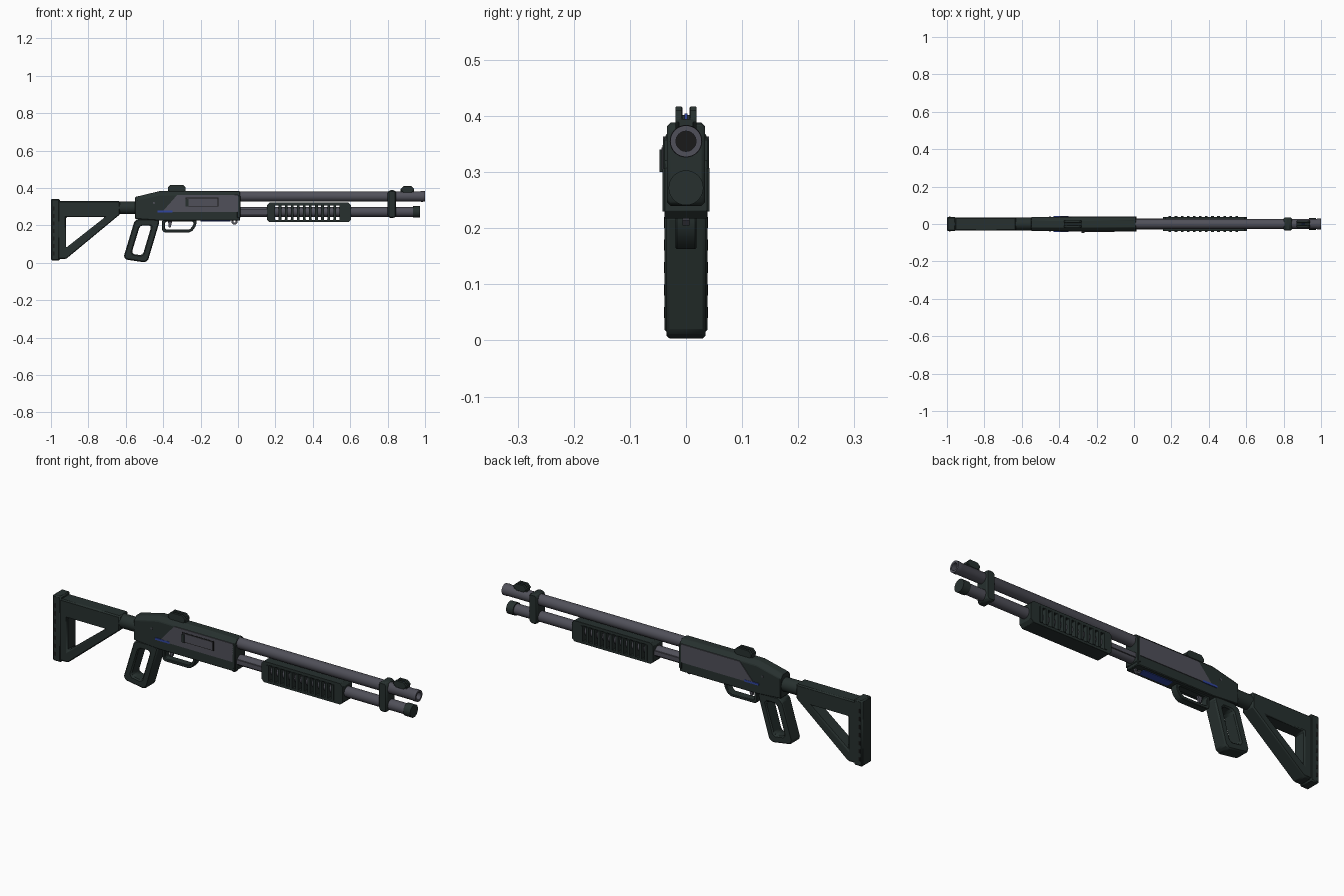
import bpy, bmesh, math
from mathutils import Vector

if "Cube" in bpy.data.objects:
    bpy.data.objects.remove(bpy.data.objects["Cube"])


def material(name, red, green, blue):
    mat = bpy.data.materials.new(name)
    mat.use_nodes = True
    mat.diffuse_color = (red, green, blue, 1)
    shader = mat.node_tree.nodes["Principled BSDF"]
    shader.inputs["Base Color"].default_value = mat.diffuse_color
    return mat


DARK = material("dark polymer", 0.02, 0.03, 0.028)
STEEL = material("grey steel", 0.08, 0.08, 0.1)
BLACK = material("black recess", 0.01, 0.01, 0.01)
BLUE = material("blue accent", 0.03, 0.06, 0.35)

SIDES = (-1, 1)
BODY = 0.038        # half width of the receiver
PLATE = 0.003       # half thickness of thin plates
SOFT = 0.006        # bevel of moulded parts
BARREL_Z, TUBE_Z = 0.355, 0.272


def finish(name, bm, mat, bevel=0):
    bmesh.ops.recalc_face_normals(bm, faces=bm.faces)
    mesh = bpy.data.meshes.new(name)
    bm.to_mesh(mesh)
    bm.free()
    mesh.materials.append(mat)
    part = bpy.data.objects.new(name, mesh)
    bpy.context.collection.objects.link(part)
    if bevel:
        modifier = part.modifiers.new("edge bevel", "BEVEL")
        modifier.width = bevel
        modifier.segments = 1
        modifier.limit_method = "ANGLE"
    bpy.ops.object.select_all(action="DESELECT")
    part.select_set(True)
    bpy.context.view_layer.objects.active = part
    bpy.ops.object.shade_smooth_by_angle(angle=math.radians(35))
    return part


def corners(loop):
    """Each corner of a loop with its neighbours."""
    points = [Vector(p) for p in loop]
    return zip(points[-1:] + points[:-1], points, points[1:] + points[:1])


def clip(loop, size):
    """Cut every corner of a loop."""
    return [p + (q - p).normalized() * size for a, p, b in corners(loop) for q in (a, b)]


def inset(loop, gap):
    """Move a counterclockwise loop inwards by an even gap."""
    result = []
    for before, point, after in corners(loop):
        first = (point - before).normalized().orthogonal()
        second = (after - point).normalized().orthogonal()
        result.append(point + (first + second) * gap / (1 + first.dot(second)))
    return result


def rect(left, right, bottom, top):
    return [(left, bottom), (right, bottom), (right, top), (left, top)]


def slab(name, outline, half, mat, holes=(), bevel=0, y=0, chamfer_above=None):
    """Side profile in x and z, with optional holes, given thickness along y."""
    bm = bmesh.new()
    edges = []
    for loop in (outline, *holes):
        verts = [bm.verts.new((x, y - half, z)) for x, z in loop]
        edges += [bm.edges.new(pair) for pair in zip(verts, verts[1:] + verts[:1])]
    bmesh.ops.triangle_fill(bm, use_beauty=True, edges=edges)
    extruded = bmesh.ops.extrude_face_region(bm, geom=bm.faces[:])
    moved = [v for v in extruded["geom"] if isinstance(v, bmesh.types.BMVert)]
    bmesh.ops.translate(bm, verts=moved, vec=(0, 2 * half, 0))
    bmesh.ops.dissolve_limit(bm, angle_limit=0.01, verts=bm.verts, edges=bm.edges)
    if chamfer_above:
        top = [e for e in bm.edges if all(v.co.z > chamfer_above for v in e.verts)
               and abs(e.verts[0].co.y - e.verts[1].co.y) < half]
        bmesh.ops.bevel(bm, geom=top, offset=half / 2, segments=1, affect="EDGES")
    return finish(name, bm, mat, bevel)


def lathe(name, profile, z, mat, sides=32):
    """Revolve (x, radius) points around an axis along x."""
    bm = bmesh.new()
    rings = []
    for x, radius in profile:
        angles = [i * math.tau / sides for i in range(sides)]
        rings.append([bm.verts.new((x, radius * math.cos(a), z + radius * math.sin(a)))
                      for a in angles])
    for near, far in zip(rings, rings[1:]):
        for i in range(sides):
            bm.faces.new((near[i - 1], near[i], far[i], far[i - 1]))
    bm.faces.new(rings[0])
    bm.faces.new(rings[-1])
    return finish(name, bm, mat)


def rod(name, start, end, radius, z, mat):
    return lathe(name, [(start, radius), (end, radius)], z, mat)


# Shoulder stock: open triangular frame, grooved butt pad, connecting tube
frame = [(-0.96, 0.02), (-0.92, 0.02), (-0.63, 0.26), (-0.63, 0.33), (-0.96, 0.33)]
opening = [(-0.92, 0.08), (-0.71, 0.245), (-0.92, 0.245)]
slab("stock_frame", frame, BODY - PLATE, DARK, [opening], SOFT)
slab("butt_pad", rect(-1, -0.953, 0.013, 0.342), BODY, DARK, bevel=SOFT)
for side in SIDES:
    for i in range(7):
        low = 0.04 * (i + 1)
        slab("butt_pad_groove", rect(-0.99, -0.98, low, low + 0.02), PLATE, BLACK,
             y=side * (BODY - PLATE + 0.001))
rod("stock_tube", -0.64, -0.54, 0.034, 0.294, DARK)

# Pistol grip: leaning open loop
grip = [(-0.615, 0.02), (-0.485, 0), (-0.415, 0.235), (-0.55, 0.235)]
slab("grip", clip(grip, 0.015), BODY - PLATE, DARK, [clip(inset(grip, 0.035), 0.01)], SOFT)

# Receiver: chamfered body with steel panels and blue accents on both sides
receiver = [(-0.55, 0.235), (-0.41, 0.225), (0.01, 0.225), (0.01, 0.383),
            (-0.42, 0.383), (-0.55, 0.352)]
slab("receiver", receiver, BODY, DARK, bevel=PLATE, chamfer_above=0.34)
panel = [(-0.405, 0.272), (0, 0.272), (0, 0.363), (-0.325, 0.363)]
for side in SIDES:
    slab("side_panel", panel, PLATE, STEEL, y=side * BODY)
    slab("accent_strip", rect(-0.43, -0.35, 0.27, 0.28), PLATE, BLUE, y=side * (BODY + 0.001))
    slab("receiver_pin", clip(rect(-0.455, -0.445, 0.315, 0.325), PLATE), PLATE, STEEL, y=side * BODY)
slab("receiver_front_ring", rect(-0.005, 0.013, 0.24, 0.36), BODY + PLATE, DARK, bevel=PLATE)
slab("loading_lifter", rect(-0.2, -0.04, 0.222, 0.228), BODY / 2, BLUE)

# Ejection port on the right-hand side
port = rect(-0.28, -0.105, 0.3, 0.348)
slab("port_rim", port, PLATE, BLACK, y=-BODY - 0.001)
slab("port_cover", inset(port, 0.004), PLATE, STEEL, y=-BODY - PLATE)
slab("port_handle", rect(-0.28, -0.265, 0.3, 0.34), PLATE, DARK, y=-BODY - SOFT)

# Trigger, guard and sling loop
guard = [(-0.405, 0.163), (-0.25, 0.163), (-0.222, 0.2), (-0.222, 0.235), (-0.405, 0.235)]
slab("trigger_guard", clip(guard, 0.01), BODY / 2, DARK, [clip(inset(guard, 0.015), SOFT)], PLATE)
slab("trigger", [(-0.37, 0.19), (-0.36, 0.19), (-0.35, 0.23), (-0.375, 0.23)], SOFT, STEEL)
loop = rect(-0.035, -0.003, 0.205, 0.235)
slab("sling_loop", clip(loop, 0.01), SOFT, STEEL, [inset(loop, 0.01)])

# Barrel with recessed bore, magazine tube with cap, twin action bars
lathe("barrel", [(0, 0.027), (0.975, 0.027), (0.98, 0.029), (1, 0.028), (1, 0.018), (0.94, 0.018)],
      BARREL_Z, STEEL)
rod("bore", 0.94, 0.945, 0.018, BARREL_Z, BLACK)
rod("magazine_tube", 0, 0.94, 0.026, TUBE_Z, STEEL)
rod("magazine_cap", 0.935, 0.973, 0.031, TUBE_Z, DARK)
for side in SIDES:
    slab("action_bar", rect(0, 0.17, 0.262, 0.284), PLATE, STEEL, y=side * 0.027)

# Sliding fore-end with evenly spaced slots and raised ribs between them
pitch, rib = 0.0325, 0.014
starts = [0.185 + pitch * i for i in range(12)]
slots = [rect(x + rib, x + pitch, 0.23, 0.307) for x in starts[:-1]]
slab("fore_end", clip(rect(0.155, 0.605, 0.217, 0.322), 0.014), BODY, DARK, slots, PLATE)
for side in SIDES:
    for x in starts:
        slab("fore_end_rib", rect(x, x + rib, 0.23, 0.307), PLATE, DARK, y=side * (BODY + 0.001))

# Clamp joining barrel and tube
slab("barrel_clamp", clip(rect(0.8, 0.846, 0.24, 0.388), 0.01), 0.034, DARK, bevel=SOFT)

# Sights: a low base between two raised ears
for name, left, right, height in (("rear", -0.375, -0.28, 0.417), ("front", 0.87, 0.942, 0.41)):
    slab(name + "_sight_base", rect(left, right, 0.375, height - 0.015), BODY / 3, DARK)
    for side in SIDES:
        slab(name + "_sight_ear", clip(rect(left, right, 0.375, height), 0.015), SOFT, DARK,
             bevel=PLATE / 2, y=side * BODY / 3)
slab("front_sight_post", rect(0.895, 0.915, 0.39, 0.404), PLATE, BLUE)
